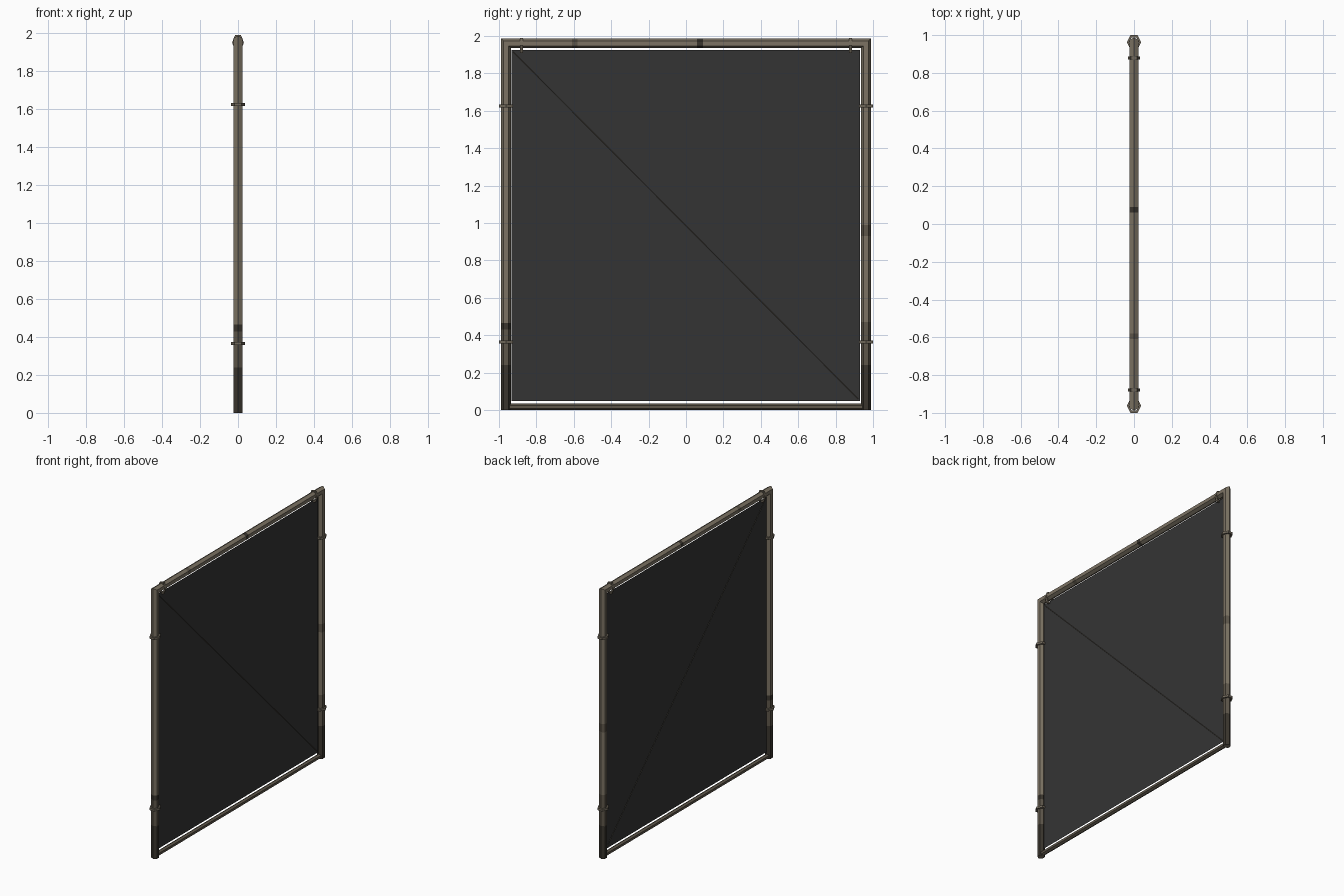
import bpy, bmesh, math
from mathutils import Vector

if "Cube" in bpy.data.objects:
    bpy.data.objects.remove(bpy.data.objects["Cube"])


def material(name, rgb):
    m = bpy.data.materials.new(name)
    m.diffuse_color = (*rgb, 1)
    m.use_nodes = True
    m.node_tree.nodes["Principled BSDF"].inputs["Base Color"].default_value = m.diffuse_color
    return m


TAN = material("weathered tan metal", (0.20, 0.17, 0.125))
MID = material("stained brown metal", (0.11, 0.093, 0.068))
DARK = material("dark grime", (0.042, 0.036, 0.027))
CLAMP = material("clamp metal", (0.16, 0.137, 0.102))
MESH = material("dark panel", (0.034, 0.034, 0.034))
X = Vector((1, 0, 0))


def finish(name, bm, mats):
    bmesh.ops.recalc_face_normals(bm, faces=bm.faces)
    me = bpy.data.meshes.new(name)
    bm.to_mesh(me)
    bm.free()
    for m in mats:
        me.materials.append(m)
    ob = bpy.data.objects.new(name, me)
    bpy.context.collection.objects.link(ob)
    return ob


def hex_pipe(name, stations, radius, mats, sides=6):
    """Sweep a polygon in the x / y-z plane through (centre, outward axis, material) stations."""
    bm = bmesh.new()
    rings = []
    for c, out, _ in stations:
        ring = []
        for i in range(sides):
            a = math.tau * i / sides
            ring.append(bm.verts.new(Vector(c) + X * (radius * math.sin(a))
                                     + Vector(out) * (radius * math.cos(a))))
        rings.append(ring)
    for k in range(len(rings) - 1):
        for i in range(sides):
            j = (i + 1) % sides
            f = bm.faces.new((rings[k][i], rings[k][j], rings[k + 1][j], rings[k + 1][i]))
            f.material_index = stations[k][2]
    bm.faces.new(rings[0])
    bm.faces.new(rings[-1])
    return finish(name, bm, mats)


# Mitred frame: left post, top rail, right post, with grime bands (0 tan, 1 brown, 2 dark)
P, T = 0.962, 1.961
L, U, R = (0, -1, 0), (0, 0, 1), (0, 1, 0)
path = [((0, -P, z), L, m) for z, m in ((0, 2), (0.24, 1), (0.43, 2), (0.465, 0))]
path.append(((0, -P, T), (0, -1, 1), 0))
path += [((0, y, T), U, m) for y, m in ((-0.61, 1), (-0.58, 0), (0.06, 2), (0.09, 0))]
path.append(((0, P, T), (0, 1, 1), 0))
path += [((0, P, z), R, m) for z, m in
         ((0.99, 1), (0.93, 0), (0.47, 1), (0.24, 2), (0, 2))]
hex_pipe("pipe_frame", path, 0.026, [TAN, MID, DARK])

# Thinner bottom rail
hex_pipe("bottom_rail", [((0, -P, 0.017), U, 0), ((0, P, 0.017), U, 0)], 0.017, [MID])


def clamp(name, centre, axis, rx, rs, inner):
    """Hexagonal band around a pipe; rx is the half size in x, rs across it."""
    bm = bmesh.new()
    axis = Vector(axis)
    side = axis.cross(X)
    loops = []
    for f, h in ((inner, -1), (1, -1), (1, 1), (inner, 1)):
        loops.append([bm.verts.new(Vector(centre) + axis * (0.008 * h)
                                   + X * (rx * f * math.cos(math.tau * i / 6))
                                   + side * (rs * f * math.sin(math.tau * i / 6)))
                      for i in range(6)])
    for k in range(4):
        a, b = loops[k], loops[(k + 1) % 4]
        for i in range(6):
            j = (i + 1) % 6
            bm.faces.new((a[i], a[j], b[j], b[i]))
    finish(name, bm, [CLAMP])


# Clamps on the posts and on the top rail
for s, label in ((-1, "left"), (1, "right")):
    for z, lvl in ((0.365, "lower"), (1.625, "upper")):
        clamp(f"{label}_{lvl}_post_clamp", (0, s * P, z), (0, 0, 1), 0.038, 0.044, 0.68)
    clamp(f"{label}_top_rail_clamp", (0, s * 0.88, 1.95), (0, 1, 0), 0.031, 0.047, 0.68)

# Dark infill panel, a single thin sheet
y0, y1, z0, z1 = -0.933, 0.93, 0.05, 1.924
bm = bmesh.new()
bm.faces.new([bm.verts.new((0, y, z)) for y, z in ((y0, z0), (y1, z0), (y1, z1), (y0, z1))])
finish("infill_panel", bm, [MESH])

# Fine diagonal tension wire
d = Vector((0, 1, 1)).normalized()
hex_pipe("diagonal_wire", [((0, y0 + 0.01, z1 - 0.01), d, 0), ((0, y1 - 0.01, z0 + 0.01), d, 0)],
         0.0015, [MID], 4)
